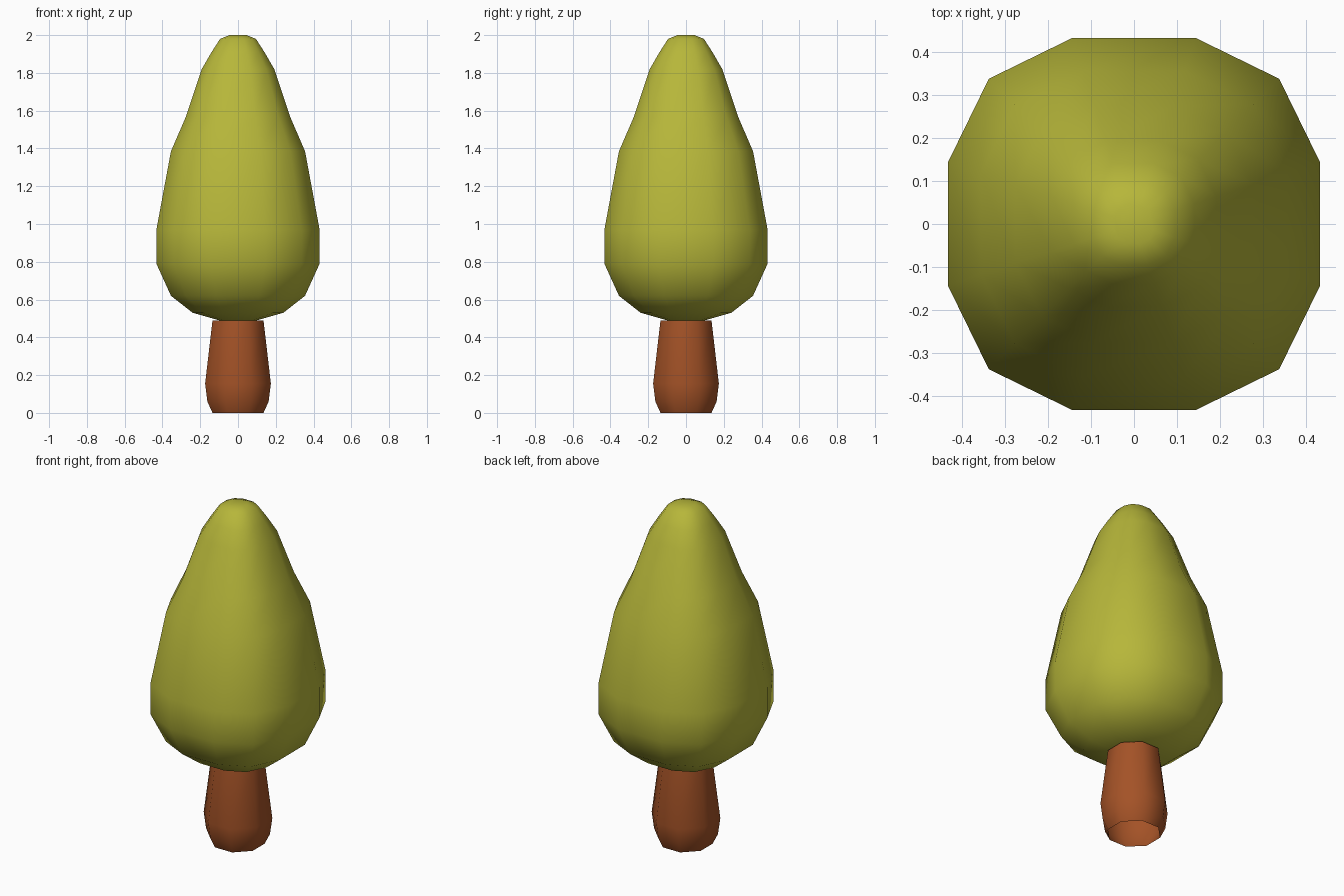
import bpy, bmesh, math

if "Cube" in bpy.data.objects:
    bpy.data.objects.remove(bpy.data.objects["Cube"])


def material(name, rgb):
    m = bpy.data.materials.new(name)
    m.diffuse_color = (*rgb, 1)
    m.use_nodes = True
    m.node_tree.nodes["Principled BSDF"].inputs["Base Color"].default_value = m.diffuse_color
    return m


def lathe(name, section, profile, mat, cap):
    """Stack scaled copies of a cross-section along z."""
    bm = bmesh.new()
    rings = [[bm.verts.new((x * r, y * r, z)) for x, y in section] for r, z in profile]
    n = len(section)
    for a, b in zip(rings, rings[1:]):
        for i in range(n):
            j = (i + 1) % n
            bm.faces.new((a[i], a[j], b[j], b[i]))
    if cap:
        bm.faces.new(rings[0][::-1])
        bm.faces.new(rings[-1])
    for f in bm.faces:
        f.smooth = True
    me = bpy.data.meshes.new(name)
    bm.to_mesh(me)
    bm.free()
    me.materials.append(mat)
    ob = bpy.data.objects.new(name, me)
    bpy.context.collection.objects.link(ob)
    return ob


leaf = material("olive green leaves", (0.47, 0.47, 0.042))
bark = material("reddish brown bark", (0.37, 0.085, 0.02))

# Rounded-square cross-section with 12 sides for the crown
quarter = [(1, 0.33), (0.78, 0.78), (0.33, 1)]
section12 = []
for k in range(4):
    c, s = round(math.cos(k * math.pi / 2)), round(math.sin(k * math.pi / 2))
    section12 += [(c * x - s * y, s * x + c * y) for x, y in quarter]

# Octagon with flats facing the axes for the trunk
R = 1 / math.cos(math.pi / 8)
section8 = [(R * math.cos((i + 0.5) * math.pi / 4), R * math.sin((i + 0.5) * math.pi / 4))
            for i in range(8)]

# Crown: closed teardrop of foliage
lathe("crown", section12,
      [(0.10, 0.49), (0.24, 0.53), (0.355, 0.62), (0.432, 0.79), (0.432, 0.97),
       (0.355, 1.385), (0.275, 1.57), (0.192, 1.82), (0.14, 1.91), (0.095, 1.98),
       (0.045, 2.0)], leaf, True)

# Trunk: open tube, bulging near the ground
lathe("trunk", section8,
      [(0.135, 0), (0.162, 0.06), (0.174, 0.155), (0.135, 0.49)], bark, False)
